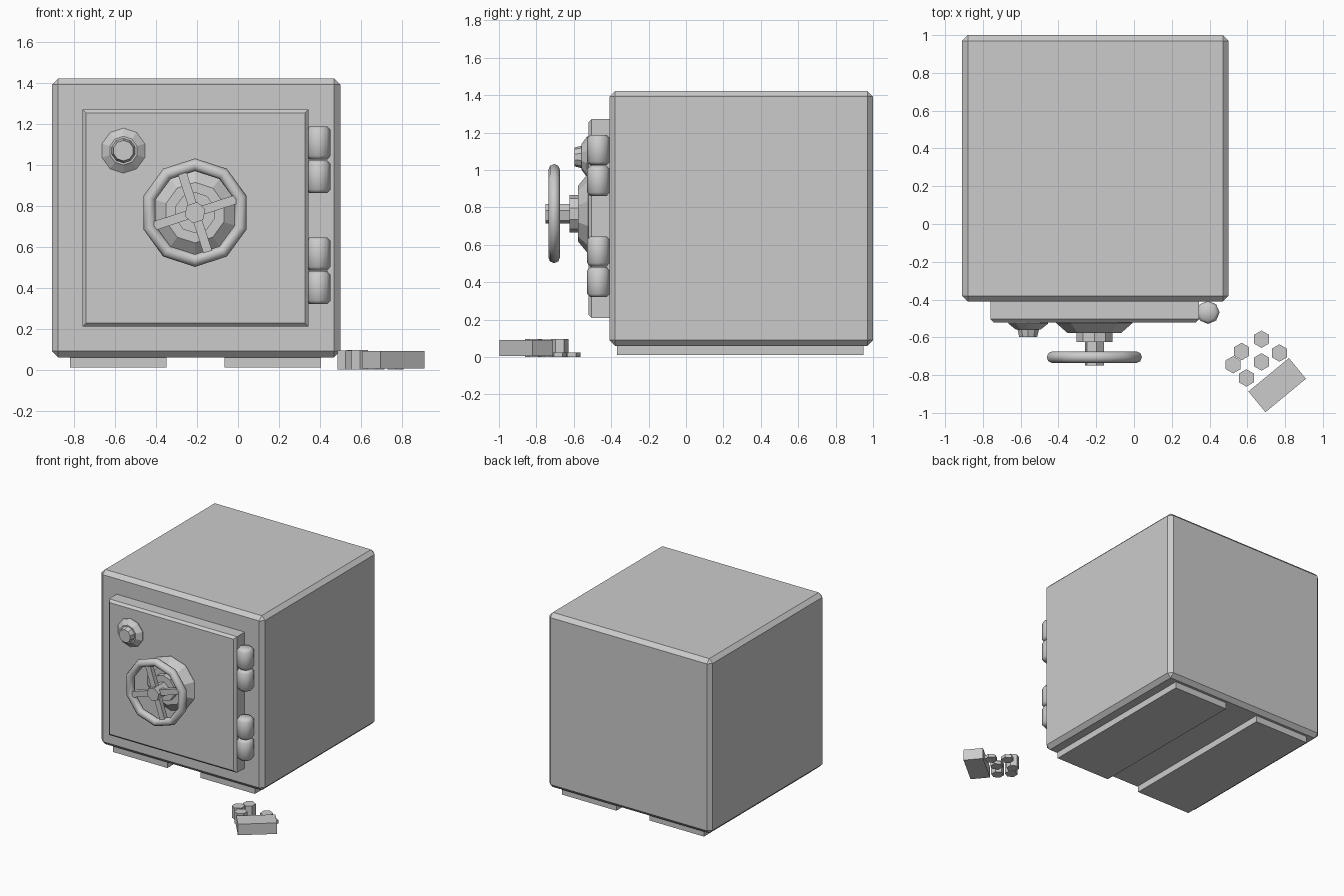
import bpy, bmesh
from math import sin, cos, radians, pi
from mathutils import Matrix

if "Cube" in bpy.data.objects:
    bpy.data.objects.remove(bpy.data.objects["Cube"])


def finish(name, bm, smooth=None):
    bmesh.ops.recalc_face_normals(bm, faces=bm.faces)
    me = bpy.data.meshes.new(name)
    bm.to_mesh(me)
    bm.free()
    ob = bpy.data.objects.new(name, me)
    bpy.context.collection.objects.link(ob)
    if smooth:
        bpy.ops.object.select_all(action='DESELECT')
        bpy.context.view_layer.objects.active = ob
        ob.select_set(True)
        bpy.ops.object.shade_smooth_by_angle(angle=radians(smooth))
    return ob


def box(name, lo, hi, bevel=0, pick=lambda e: True):
    bm = bmesh.new()
    bmesh.ops.create_cube(bm, size=1)
    for v in bm.verts:
        v.co = [(a + b) / 2 + c * (b - a) for a, b, c in zip(lo, hi, v.co)]
    if bevel:
        bmesh.ops.bevel(bm, geom=[e for e in bm.edges if pick(e)], offset=bevel,
                        segments=1, affect='EDGES')
    return finish(name, bm)


def lathe(name, profile, sides, loc, axis='Z', turn=0, smooth=None):
    """Revolve (radius, height) points; axis 'Y' measures height along world y."""
    bm = bmesh.new()
    rings = []
    for r, h in profile:
        ring = []
        for i in range(sides):
            a = turn + 2 * pi * i / sides
            p = (r * cos(a), r * sin(a), h) if axis == 'Z' else (r * cos(a), h, r * sin(a))
            ring.append(bm.verts.new([p[k] + loc[k] for k in range(3)]))
        rings.append(ring)
    for a, b in zip(rings, rings[1:]):
        for i in range(sides):
            j = (i + 1) % sides
            bm.faces.new((a[i], a[j], b[j], b[i]))
    bm.faces.new(rings[0])
    bm.faces.new(rings[-1])
    return finish(name, bm, smooth)


# Safe body and feet
box("safe_body", (-0.91, -0.41, 0.06), (0.50, 1.0, 1.422), 0.03)
for side, x in (("left", -0.82), ("right", -0.065)):
    box(side + "_foot", (x, -0.37, 0.01), (x + 0.47, 0.95, 0.065))

# Door slab, chamfered around its front face
box("door", (-0.76, -0.522, 0.21), (0.345, -0.405, 1.272), 0.018,
    lambda e: all(v.co.y < -0.5 for v in e.verts))

# Hinges: two knuckles each, rounded at both ends
for n, z in (("upper", 1.025), ("lower", 0.483)):
    for part, h0, h1 in (("top", 0.002, 0.163), ("bottom", -0.163, -0.002)):
        lathe(f"{n}_hinge_{part}_knuckle",
              [(0.044, h0), (0.061, h0 + 0.018), (0.061, h1 - 0.018), (0.044, h1)],
              8, (0.392, -0.468, z), smooth=50)

# Combination dial
lathe("dial", [(0.11, -0.515), (0.11, -0.528), (0.07, -0.558), (0.06, -0.558),
               (0.05, -0.597)], 10, (-0.56, 0, 1.07), 'Y', pi / 10)
# Wheel mount and hub
WX, WZ, TILT = -0.21, 0.767, radians(18)
lathe("wheel_mount", [(0.212, -0.515), (0.212, -0.525), (0.148, -0.578), (0.1, -0.578),
                      (0.1, -0.624), (0.06, -0.624)], 10, (WX, 0, WZ), 'Y', TILT)
lathe("wheel_hub", [(0.053, -0.61), (0.053, -0.75)], 6, (WX, 0, WZ), 'Y', TILT)

# Wheel rim
bm = bmesh.new()
M, N = 10, 8
rim = [[bm.verts.new((WX + (0.234 + 0.031 * cos(b)) * cos(a), -0.705 + 0.031 * sin(b),
                      WZ + (0.234 + 0.031 * cos(b)) * sin(a)))
        for b in [2 * pi * j / N for j in range(N)]]
       for a in [TILT + 2 * pi * i / M for i in range(M)]]
for i in range(M):
    for j in range(N):
        k, l = (i + 1) % M, (j + 1) % N
        bm.faces.new((rim[i][j], rim[k][j], rim[k][l], rim[i][l]))
finish("wheel_rim", bm, 50)

# Wheel spokes
for i in range(4):
    spoke = box(f"wheel_spoke_{i + 1}", (0.03, -0.018, -0.022), (0.218, 0.018, 0.022))
    spoke.matrix_world = (Matrix.Translation((WX, -0.705, WZ))
                          @ Matrix.Rotation(-TILT - i * pi / 2, 4, 'Y'))

# Coin stacks and loose coins
for i, (x, y, top) in enumerate([(0.57, -0.675, 0.096), (0.525, -0.745, 0.093),
                                 (0.595, -0.815, 0.096), (0.675, -0.61, 0.025),
                                 (0.675, -0.73, 0.025), (0.77, -0.683, 0.025)]):
    lathe(f"coins_{i + 1}", [(0.046, 0), (0.046, top)], 6, (x, y, 0), turn=pi / 6)

# Metal bar
bar = box("bar", (-0.139, -0.071, 0.005), (0.139, 0.071, 0.091))
bar.location = (0.758, -0.853, 0)
bar.rotation_euler.z = radians(39.5)
